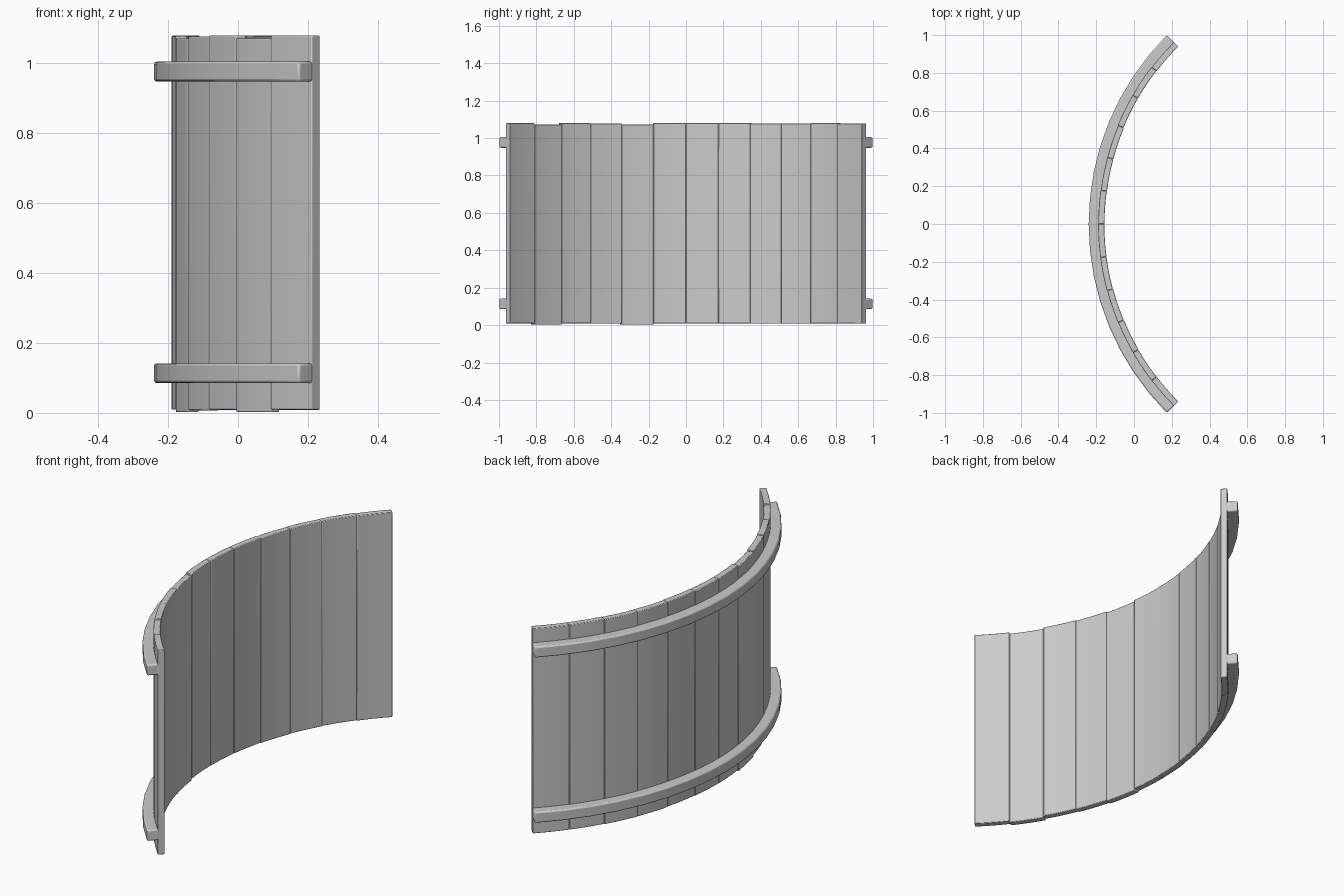
import bpy, bmesh, math, random
from mathutils import Vector

random.seed(4)
cube = bpy.data.objects.get("Cube")
if cube:
    bpy.data.objects.remove(cube, do_unlink=True)

CENTRE_X = 1.174          # axis of the quarter-circle curve
HALF = math.radians(45)

grey = bpy.data.materials.new("plain grey")
grey.use_nodes = True
COLOUR = (0.6, 0.6, 0.6, 1)
grey.diffuse_color = COLOUR
grey.node_tree.nodes["Principled BSDF"].inputs["Base Color"].default_value = COLOUR


def arc_bar(name, a0, a1, r_in, r_out, z0, z1, steps, bevel, sharp):
    """Sweep a rectangular section around the vertical axis."""
    bm = bmesh.new()
    rings = []
    for i in range(steps + 1):
        a = a0 + (a1 - a0) * i / steps
        d = Vector((-math.cos(a), math.sin(a), 0))
        rings.append([bm.verts.new(Vector((CENTRE_X, 0, z)) + d * r)
                      for r, z in ((r_in, z0), (r_out, z0), (r_out, z1), (r_in, z1))])
    for p, q in zip(rings, rings[1:]):
        for k in range(4):
            n = (k + 1) % 4
            bm.faces.new((p[k], p[n], q[n], q[k]))
    bm.faces.new(rings[0])
    bm.faces.new(rings[-1][::-1])
    bmesh.ops.recalc_face_normals(bm, faces=bm.faces)
    mesh = bpy.data.meshes.new(name)
    bm.to_mesh(mesh)
    bm.free()
    obj = bpy.data.objects.new(name, mesh)
    bpy.context.collection.objects.link(obj)
    mesh.materials.append(grey)
    mod = obj.modifiers.new("worn edges", "BEVEL")
    mod.width = bevel
    mod.segments = 2
    mod.limit_method = "ANGLE"
    mod.angle_limit = math.radians(40)
    bpy.ops.object.select_all(action="DESELECT")
    obj.select_set(True)
    bpy.context.view_layer.objects.active = obj
    bpy.ops.object.shade_smooth_by_angle(angle=math.radians(sharp))
    return obj


# Upright planks, two of them set slightly lower
PLANKS = 12
LOW = (1, 4)
width = 2 * HALF / PLANKS
for i in range(PLANKS):
    a = -HALF + i * width
    wobble = random.uniform(-0.002, 0.002)
    drop = 0.008 if i in LOW else random.uniform(0, 0.003)
    arc_bar(f"plank_{i + 1}", a, a + width, 1.330 + wobble, 1.363 + wobble,
            0.010 - drop, 1.080 - drop, 3, 0.003, 30)

# Rails along the outer side
for name, z in (("lower_rail", 0.085), ("upper_rail", 0.948)):
    arc_bar(name, -HALF, HALF, 1.355, 1.414, z, z + 0.057, 16, 0.007, 30)
